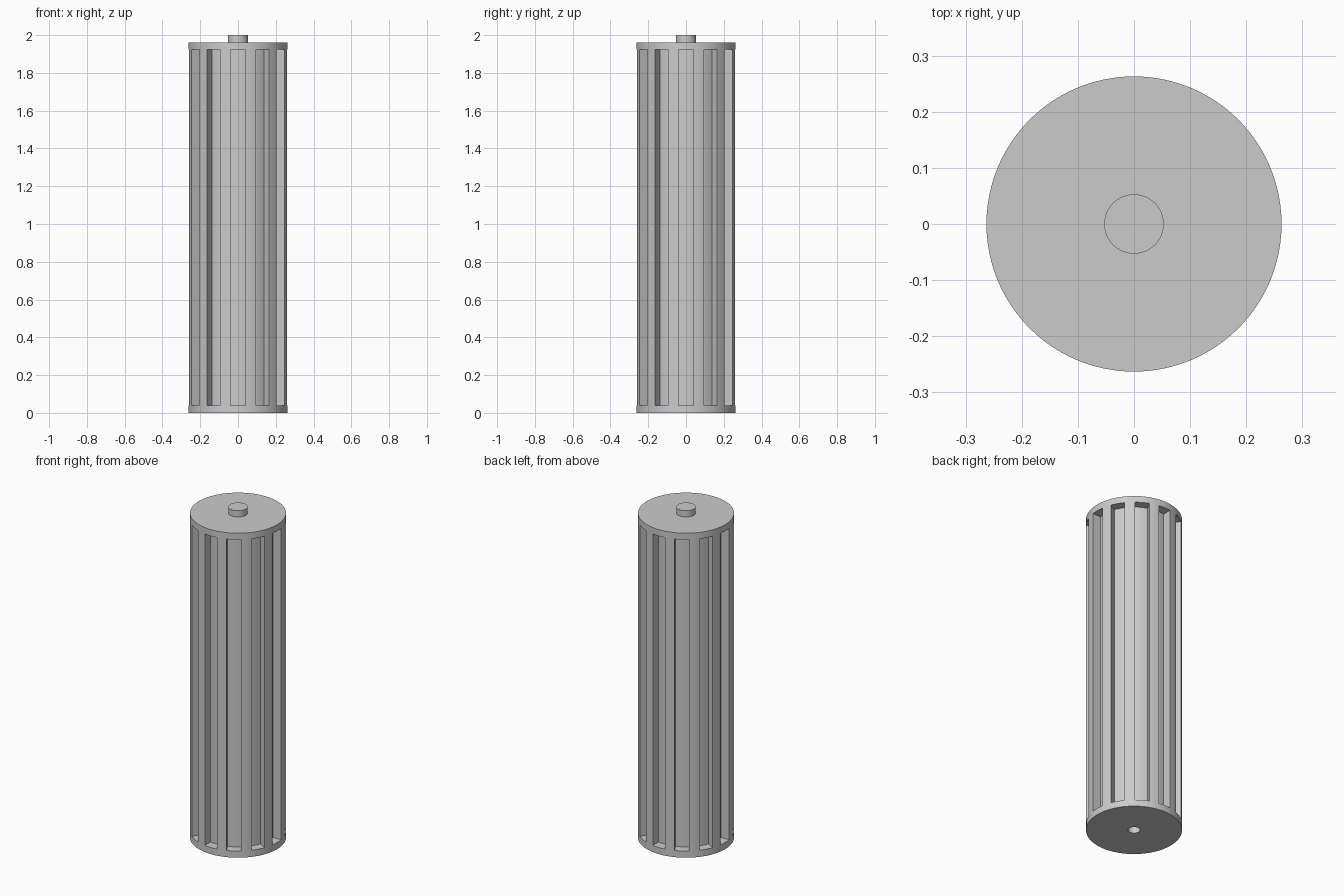
import bpy
import bmesh
from math import asin, cos, pi, sin, sqrt

R = 0.263            # drum radius
CORE = 0.209         # radius at the slot floors
HALF = 0.04          # half slot width
TOP = 1.962          # drum top
SLOT = (0.04, 1.923)
COUNT = 12

old = bpy.data.objects.get("Cube")
if old:
    bpy.data.objects.remove(old, do_unlink=True)

grey = bpy.data.materials.new("plain grey")
grey.use_nodes = True
grey.diffuse_color = (0.6, 0.6, 0.6, 1)
grey.node_tree.nodes["Principled BSDF"].inputs["Base Color"].default_value = (0.6, 0.6, 0.6, 1)


def circle(radius, sides):
    return [(radius * cos(2 * pi * i / sides), radius * sin(2 * pi * i / sides)) for i in range(sides)]


def prism(bm, outline, z0, z1):
    """Add a closed vertical prism over an anticlockwise outline."""
    low = [bm.verts.new((x, y, z0)) for x, y in outline]
    high = [bm.verts.new((x, y, z1)) for x, y in outline]
    bm.faces.new(low[::-1])
    bm.faces.new(high)
    for i in range(len(low)):
        j = (i + 1) % len(low)
        bm.faces.new((low[i], low[j], high[j], high[i]))


def make(name, pieces):
    bm = bmesh.new()
    for piece in pieces:
        prism(bm, *piece)
    mesh = bpy.data.meshes.new(name)
    bm.to_mesh(mesh)
    bm.free()
    mesh.materials.append(grey)
    obj = bpy.data.objects.new(name, mesh)
    bpy.context.collection.objects.link(obj)
    return obj


def slot_outline(angle):
    """Parallel-sided slot with a curved floor, reaching past the drum."""
    span = asin(HALF / CORE)
    points = [(CORE * cos(a), CORE * sin(a)) for a in [span * (1 - k / 3) for k in range(7)]]
    points += [(R + 0.05, -HALF), (R + 0.05, HALF)]
    c, s = cos(angle), sin(angle)
    return [(x * c - y * s, x * s + y * c) for x, y in points]


# Drum with a ring of long slots and a small axle hole underneath
drum = make("slotted_drum", [(circle(R, 96), 0, TOP)])
cutter = make("slot_cutter", [(slot_outline(2 * pi * i / COUNT), *SLOT) for i in range(COUNT)]
              + [(circle(0.033, 32), -0.05, 0.08)])
cutter.hide_render = True
cutter.hide_viewport = True
cut = drum.modifiers.new("slots", "BOOLEAN")
cut.operation = "DIFFERENCE"
cut.solver = "EXACT"
cut.object = cutter

# Bake the cut, then drop the cutter
bpy.context.view_layer.update()
result = bpy.data.meshes.new_from_object(drum.evaluated_get(bpy.context.evaluated_depsgraph_get()))
drum.modifiers.clear()
drum.data = result
bpy.data.objects.remove(cutter, do_unlink=True)

# Axle stub on top
stub = make("axle_stub", [(circle(0.053, 48), TOP, 2)])

# Smooth round sides, sharp edges
for obj in (drum, stub):
    bpy.ops.object.select_all(action="DESELECT")
    obj.select_set(True)
    bpy.context.view_layer.objects.active = obj
    bpy.ops.object.shade_smooth_by_angle(angle=pi / 6)
